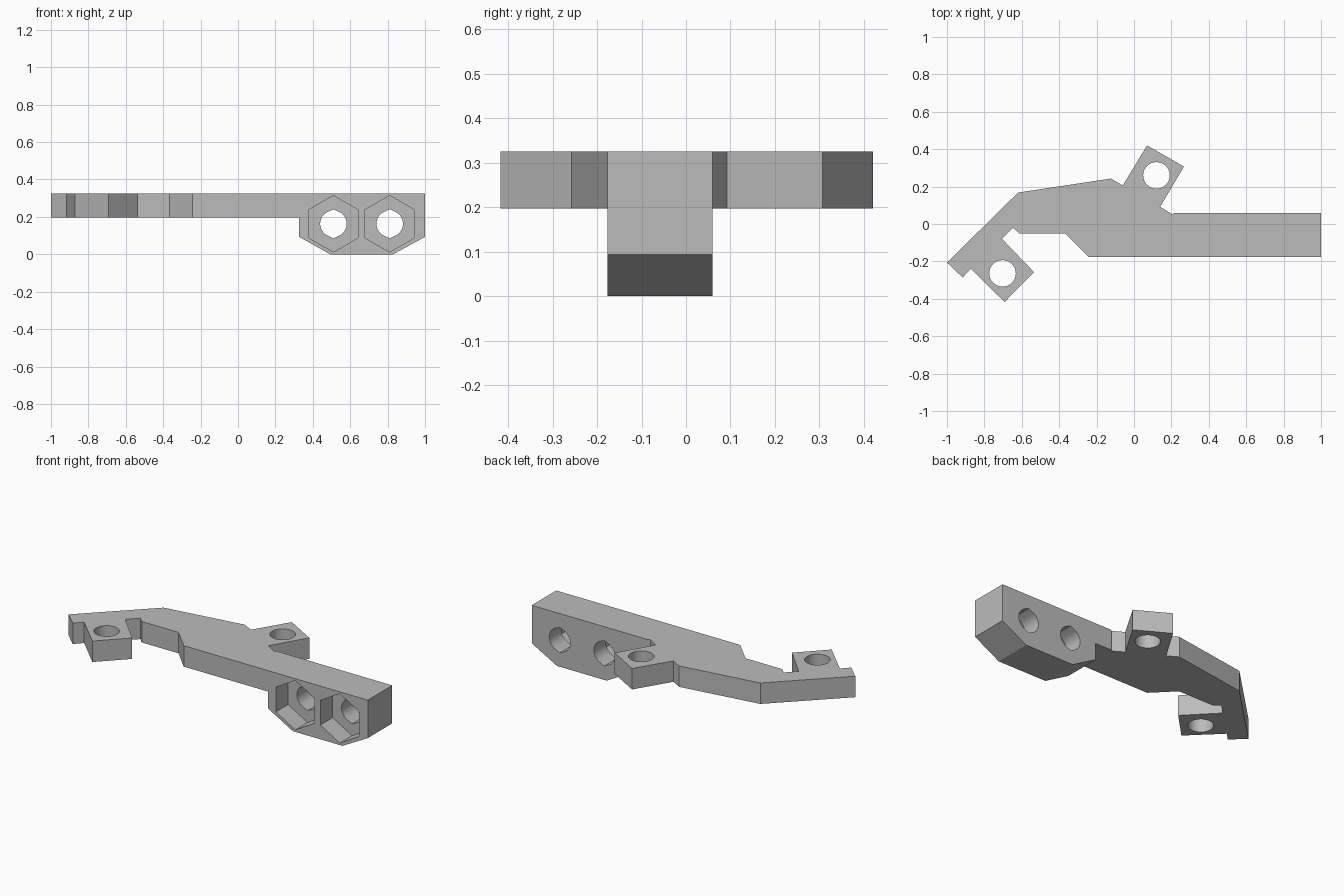
import bpy, bmesh
from math import sin, cos, pi, radians
from mathutils import Vector

cube = bpy.data.objects.get("Cube")
if cube:
    bpy.data.objects.remove(cube, do_unlink=True)

grey = bpy.data.materials.new("plain grey")
grey.use_nodes = True
colour = (0.5, 0.5, 0.5, 1)
grey.diffuse_color = colour
grey.node_tree.nodes["Principled BSDF"].inputs["Base Color"].default_value = colour


def prism(name, profile, start, end, axis="z"):
    """Extrude a closed 2D profile along z (profile in x, y) or y (profile in x, z)."""
    def place(u, v, w):
        return (u, v, w) if axis == "z" else (u, w, v)
    bm = bmesh.new()
    face = bm.faces.new([bm.verts.new(place(u, v, start)) for u, v in profile])
    grown = bmesh.ops.extrude_face_region(bm, geom=[face])["geom"]
    bmesh.ops.translate(bm, vec=Vector(place(0, 0, end - start)),
                        verts=[g for g in grown if isinstance(g, bmesh.types.BMVert)])
    bmesh.ops.recalc_face_normals(bm, faces=bm.faces)
    mesh = bpy.data.meshes.new(name)
    bm.to_mesh(mesh)
    bm.free()
    mesh.materials.append(grey)
    obj = bpy.data.objects.new(name, mesh)
    bpy.context.collection.objects.link(obj)
    return obj


def ring(cx, cy, radius, sides, turn=0.0):
    return [(cx + radius * cos(turn + 2 * pi * i / sides),
             cy + radius * sin(turn + 2 * pi * i / sides)) for i in range(sides)]


def peaked_ring(cx, cy, radius, peak):
    """Circle with a small point at the top and bottom."""
    points = []
    for i in range(32):
        a = 2 * pi * i / 32
        if i % 16 == 8:
            points.append((cx, cy + peak * sin(a)))
        elif abs(sin(a)) < cos(0.42):
            points.append((cx + radius * cos(a), cy + radius * sin(a)))
    return points


def combine(body, other, operation):
    mod = body.modifiers.new(operation.lower(), "BOOLEAN")
    mod.operation = operation
    mod.solver = "EXACT"
    mod.object = other
    bpy.context.view_layer.objects.active = body
    bpy.ops.object.modifier_apply(modifier=mod.name)
    bpy.data.objects.remove(other, do_unlink=True)


FRONT, BACK = -0.176, 0.06
BOTTOM, TOP = 0.197, 0.325

# Bent flat plate with two angled mounting tabs
outline = [
    (-1, -0.206), (-0.62, 0.168), (-0.123, 0.243), (-0.06, 0.206),
    (0.07, 0.42), (0.267, 0.307), (0.14, 0.092), (0.205, 0.052),
    (0.217, BACK), (1, BACK), (1, FRONT), (-0.243, FRONT),
    (-0.367, -0.05), (-0.615, -0.05), (-0.647, -0.019), (-0.706, -0.079),
    (-0.535, -0.257), (-0.692, -0.417), (-0.872, -0.239), (-0.916, -0.286),
]
bracket = prism("bracket", outline, BOTTOM, TOP)

# Deep clamp block under the straight end
block = prism("clamp_block", [(0.327, TOP), (0.327, 0.093), (0.493, 0), (0.829, 0),
                              (1, 0.093), (1, TOP)], FRONT, BACK, "y")
combine(bracket, block, "UNION")

# Vertical holes in the tabs
for x, y in ((0.12, 0.26), (-0.703, -0.264)):
    combine(bracket, prism("tab_hole", ring(x, y, 0.071, 32), 0, 1), "DIFFERENCE")

# Hexagonal nut pockets at the front, with bolt holes through to the back
for x in (0.51, 0.811):
    pocket = prism("nut_pocket", ring(x, 0.163, 0.151, 6, pi / 2), -0.5, -0.058, "y")
    combine(bracket, pocket, "DIFFERENCE")
    hole = prism("bolt_hole", peaked_ring(x, 0.163, 0.071, 0.078), -0.5, 0.5, "y")
    combine(bracket, hole, "DIFFERENCE")

# Smooth hole walls, sharp corners
bpy.ops.object.select_all(action="DESELECT")
bracket.select_set(True)
bpy.context.view_layer.objects.active = bracket
bpy.ops.object.shade_smooth_by_angle(angle=radians(20))
